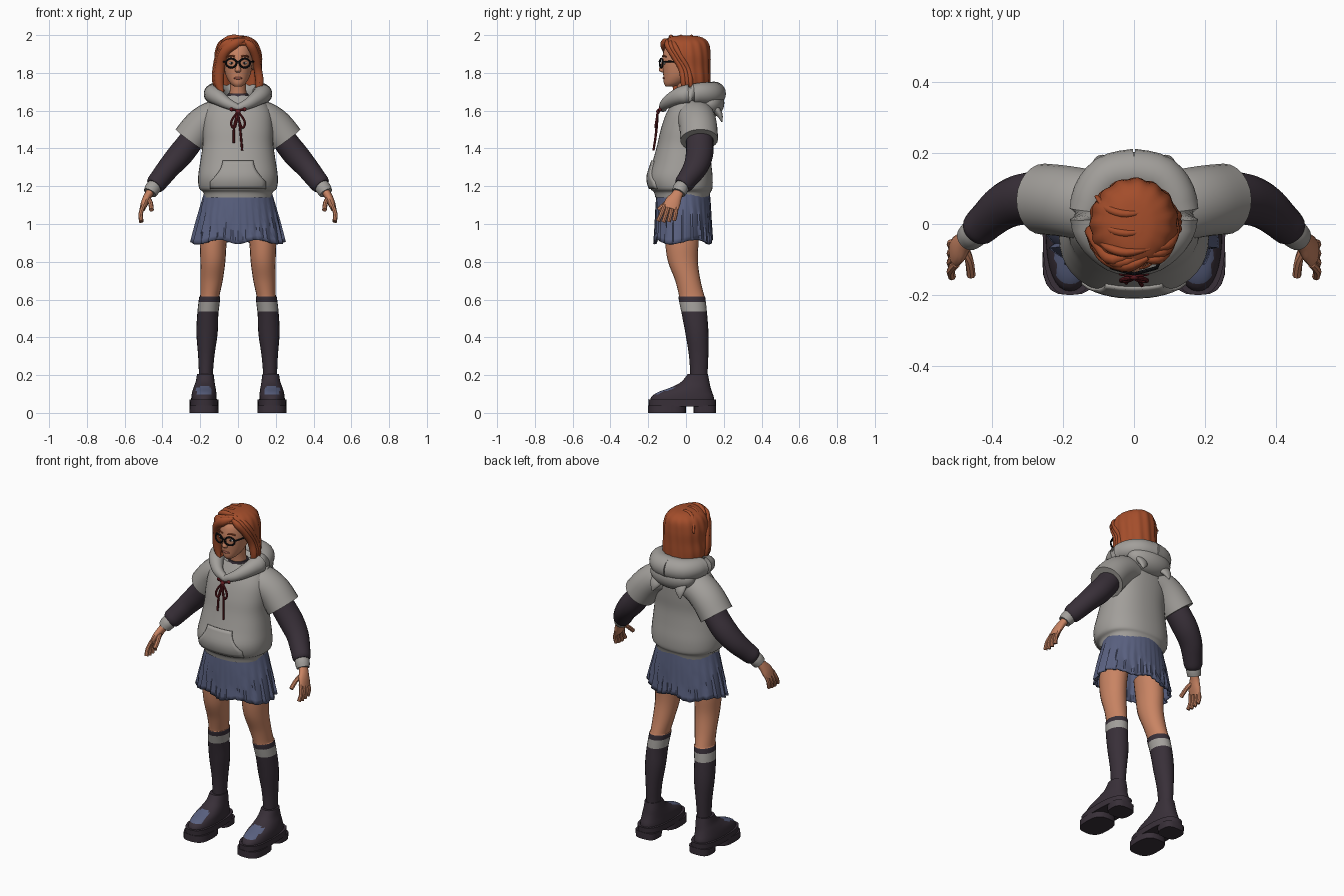
import bpy, bmesh, math
from mathutils import Vector
from mathutils.bvhtree import BVHTree

def material(name, *rgb):
    m = bpy.data.materials.new(name)
    m.diffuse_color = (*rgb, 1)
    return m

SKIN = material("skin", .58, .23, .125)
HAIR = material("auburn hair", .37, .075, .024)
GREY = material("grey cloth", .36, .345, .325)
DARK = material("dark cloth", .04, .029, .04)
BLUE = material("blue cloth", .10, .118, .215)
RED = material("red cord", .13, .012, .016)
BLACK = material("black frame", .008, .008, .01)
WHITE = material("eye white", .6, .58, .55)
LIP = material("lip", .36, .11, .075)

def finish(name, bm, mats, mirror=False, rule=None, solid=0):
    bmesh.ops.recalc_face_normals(bm, faces=bm.faces)
    if rule:
        for f in bm.faces:
            f.material_index = rule(f.calc_center_median())
    me = bpy.data.meshes.new(name)
    bm.to_mesh(me)
    bm.free()
    for m in mats:
        me.materials.append(m)
    ob = bpy.data.objects.new(name, me)
    bpy.context.collection.objects.link(ob)
    if solid:
        s = ob.modifiers.new("thickness", 'SOLIDIFY')
        s.thickness, s.offset = solid, -1
    if mirror:
        ob.modifiers.new("mirror", 'MIRROR').use_mirror_merge = False
    return ob

def spline(keys, steps):
    """Smooth interpolation through rows of numbers."""
    out = []
    for i in range(len(keys) - 1):
        p = [keys[max(i - 1, 0)], keys[i], keys[i + 1], keys[min(i + 2, len(keys) - 1)]]
        for k in range(steps):
            t = k / steps
            out.append([.5 * (2*b + (c - a)*t + (2*a - 5*b + 4*c - d)*t*t + (3*b - a - 3*c + d)*t**3)
                        for a, b, c, d in zip(*p)])
    return out + [list(keys[-1])]

def loft_mesh(keys, n=20, steps=4, follow=False, power=2, caps=True, bm=None):
    """Rows are x, y, z, half width, half depth; rings lie flat or follow the path."""
    bm = bm or bmesh.new()
    rows = spline(keys, steps)
    rings = []
    for i, (x, y, z, a, b) in enumerate(rows):
        u, v = Vector((0, 1, 0)), Vector((1, 0, 0))
        if follow:
            t = (Vector(rows[min(i + 1, len(rows) - 1)][:3]) - Vector(rows[max(i - 1, 0)][:3])).normalized()
            u = (u - t * u.dot(t)).normalized()
            v = u.cross(t)
        ring = []
        for k in range(n):
            c, s = math.cos(2*math.pi*k/n), math.sin(2*math.pi*k/n)
            c, s = [math.copysign(abs(q) ** (2 / power), q) for q in (c, s)]
            ring.append(bm.verts.new(Vector((x, y, z)) + v*a*c + u*b*s))
        rings.append(ring)
    for r, q in zip(rings, rings[1:]):
        for k in range(n):
            bm.faces.new((r[k], r[(k+1) % n], q[(k+1) % n], q[k]))
    if caps:
        bm.faces.new(rings[0])
        bm.faces.new(rings[-1])
    return bm

def loft(name, keys, mats, mirror=False, rule=None, **kw):
    return finish(name, loft_mesh(keys, **kw), mats, mirror, rule)

def cords(name, paths, mat, r, mirror=False, n=8):
    """Several round cords in one object."""
    bm = bmesh.new()
    for p in paths:
        loft_mesh([(*q, r, r) for q in p], n=n, follow=True, bm=bm)
    return finish(name, bm, [mat], mirror)

def ball(name, c, r, mat, mirror=False, seg=20):
    bm = bmesh.new()
    bmesh.ops.create_uvsphere(bm, u_segments=seg, v_segments=seg // 2 + 2, radius=1)
    for v in bm.verts:
        v.co = Vector(c) + Vector([p * q for p, q in zip(v.co, r)])
    return finish(name, bm, [mat], mirror)

# Legs with socks and a striped band
loft("leg", [(.12, -.02, 1.0, .075, .09), (.131, -.022, .9, .071, .088), (.133, -.016, .8, .066, .079),
             (.14, .01, .7, .059, .067), (.149, .03, .62, .051, .067), (.15, .031, .61, .056, .071),
             (.16, .045, .52, .056, .067), (.164, .058, .42, .056, .061), (.168, .067, .3, .043, .051),
             (.17, .068, .2, .037, .046), (.17, .068, .12, .038, .046)], [SKIN, DARK, GREY], True,
     lambda c: 0 if c.z > .613 else 2 if .53 < c.z < .58 else 1, steps=6)

# Chunky shoes: upper with a blue toe patch, sole and separate treads
loft("shoe_upper", [(.18, -.02, .06, .068, .17), (.18, -.018, .085, .067, .165), (.179, -.005, .11, .064, .143),
                    (.177, .025, .135, .058, .105), (.174, .05, .165, .05, .074), (.173, .062, .205, .044, .054)],
     [DARK, BLUE], True, lambda c: int(c.y < -.065 and c.z > .1 and abs(c.x - .18) < .04), n=32, power=2.3)
loft("shoe_sole", [(.18, -.02, .035, .076, .178), (.18, -.02, .07, .077, .18)], [DARK], True, steps=1, n=28, power=2.7)
loft("shoe_front_tread", [(.18, -.1, 0, .078, .1), (.18, -.1, .04, .077, .1)], [DARK], True, steps=1, power=2.8)
loft("shoe_heel", [(.18, .1, 0, .066, .06), (.18, .1, .04, .068, .06)], [DARK], True, steps=1, power=3)

# Pleated skirt
bm = loft_mesh([(0, -.015, 1.18, .175, .14), (0, -.015, 1.1, .2, .147), (0, -.015, 1.0, .23, .153),
                (0, -.015, .905, .256, .16)], n=112, steps=3, caps=False)
for v in bm.verts:
    th = math.atan2(v.co.y + .015, v.co.x)
    drop = (1.18 - v.co.z) / .28
    saw = (th * 28 / (2*math.pi) + .1) % 1
    v.co.x *= 1 - .09 * saw * drop
    v.co.y = -.015 + (v.co.y + .015) * (1 - .09 * saw * drop)
    v.co.z += .012 * drop * math.sin(5 * th)
finish("pleated_skirt", bm, [BLUE], solid=.008)

# Hoodie body with a gathered hem
torso = loft("hoodie_body", [(0, -.02, 1.14, .178, .142), (0, -.02, 1.168, .184, .15), (0, -.025, 1.19, .206, .165),
                     (0, -.03, 1.25, .211, .171), (0, -.022, 1.33, .2, .155), (0, -.012, 1.42, .187, .14),
                     (0, 0, 1.5, .187, .134), (0, .015, 1.58, .18, .122), (0, .03, 1.64, .15, .105),
                     (0, .03, 1.68, .1, .08)], [GREY], n=40, power=2.3)
tree = BVHTree.FromPolygons([v.co for v in torso.data.vertices], [p.vertices for p in torso.data.polygons])

# Front pocket laid on the body
bm = bmesh.new()
grid = []
for j in range(9):
    t = j / 8
    z = 1.185 + .15 * t
    w = .148 if t < .25 else .148 - .066 * math.sin((t - .25) / .75 * math.pi / 2)
    grid.append([])
    for i in range(13):
        x = w * (i / 6 - 1)
        hit = tree.ray_cast(Vector((x, -1, z)), Vector((0, 1, 0)))[0]
        grid[-1].append(bm.verts.new((x, hit.y - .009, z)))
for a, b in zip(grid, grid[1:]):
    for i in range(12):
        bm.faces.new((a[i], a[i+1], b[i+1], b[i]))
finish("front_pocket", bm, [GREY], solid=.012)

# Short sleeves, long undershirt sleeves and cuffs
loft("short_sleeve", [(.08, .045, 1.575, .085, .095), (.14, .055, 1.56, .088, .1), (.2, .065, 1.515, .092, .1),
                      (.255, .07, 1.445, .094, .1)], [GREY], True, follow=True, n=24)
loft("long_sleeve", [(.21, .07, 1.5, .064, .07), (.26, .073, 1.425, .066, .073), (.312, .07, 1.36, .067, .072),
                     (.365, .05, 1.3, .06, .065), (.41, .012, 1.243, .055, .055), (.435, -.012, 1.212, .052, .05),
                     (.445, -.022, 1.2, .042, .042)], [DARK], True, follow=True)
loft("cuff", [(.438, -.015, 1.208, .038, .038), (.452, -.028, 1.188, .041, .041), (.466, -.04, 1.165, .036, .037)],
     [GREY], True, follow=True)

# Hands
loft("palm", [(.455, -.03, 1.185, .022, .026), (.477, -.05, 1.15, .021, .031), (.493, -.07, 1.115, .02, .042),
              (.506, -.083, 1.08, .015, .042)], [SKIN], True, follow=True, n=16)
fingers = [[(.5, -.112 + .021*i, 1.1), (.515, -.13 + .025*i, 1.055),
            (.512, -.148 + .028*i, 1.008 + .006*abs(i - 1.3))] for i in range(4)]
cords("fingers", fingers, SKIN, .0115, True)
cords("thumb", [[(.48, -.06, 1.14), (.464, -.1, 1.115), (.458, -.145, 1.075)]], SKIN, .0125, True)

# Hood: thick roll around the neck, draped bag and two ears
loft("hood_roll", [(-.004, -.122, 1.612, .02, .02), (.06, -.105, 1.64, .03, .03), (.12, -.03, 1.68, .046, .046),
                   (.124, .06, 1.69, .056, .056), (.075, .13, 1.69, .062, .062), (-.005, .148, 1.69, .064, .064)],
     [GREY], True, follow=True)
ball("hood_bag", (0, .125, 1.64), (.142, .078, .078), GREY, seg=28)
loft("hood_ear", [(.075, .15, 1.615, .042, .022), (.085, .178, 1.58, .03, .016), (.093, .19, 1.54, .003, .003)],
     [GREY], True, follow=True, steps=3)

# Undershirt collar and neck
loft("undershirt_collar", [(0, -.01, 1.58, .09, .085), (0, 0, 1.64, .068, .065), (0, .005, 1.69, .054, .054)], [DARK])
loft("neck", [(0, .01, 1.64, .05, .05), (0, .0, 1.72, .043, .046), (0, -.01, 1.8, .046, .055)], [SKIN])

# Red drawstring bow
ball("bow_knot", (0, -.148, 1.595), (.014, .01, .013), RED, seg=12)
ball("eyelet", (.034, -.137, 1.607), (.011, .009, .011), RED, True, seg=12)
cords("bow_loops", [[(0, -.15, 1.595), (.03, -.155, 1.555), (.036, -.16, 1.525), (.02, -.16, 1.51),
                     (.006, -.155, 1.55), (0, -.15, 1.595)], [(0, -.145, 1.6), (.034, -.14, 1.607)]], RED, .006, True)
cords("bow_strings", [[(0, -.15, 1.59), (-.02, -.155, 1.52), (-.022, -.165, 1.43)],
                      [(0, -.15, 1.59), (.012, -.156, 1.5), (.022, -.172, 1.39)]], RED, .006)

# Head and face
loft("head", [(0, -.088, 1.727, .018, .018), (0, -.065, 1.745, .041, .052), (0, -.04, 1.785, .064, .08),
              (0, -.03, 1.84, .076, .095), (0, -.025, 1.88, .079, .1), (0, -.02, 1.93, .074, .093),
              (0, -.012, 1.965, .05, .065), (0, -.01, 1.98, .01, .01)], [SKIN], n=28)
loft("nose", [(0, -.118, 1.862, .008, .01), (0, -.124, 1.835, .01, .014), (0, -.126, 1.813, .017, .018),
              (0, -.117, 1.802, .011, .01)], [SKIN], n=12)
ball("ear", (.08, -.012, 1.842), (.01, .02, .03), SKIN, True, seg=12)
ball("lips", (0, -.115, 1.772), (.023, .009, .007), LIP, seg=12)
ball("eye", (.034, -.114, 1.852), (.014, .006, .007), WHITE, True, seg=12)
ball("iris", (.034, -.119, 1.852), (.006, .003, .006), BLACK, True, seg=10)
cords("eyebrow", [[(.016, -.124, 1.886), (.036, -.12, 1.892), (.056, -.105, 1.885)]], HAIR, .004, True)

# Round glasses
rim = [(.036 + .028*math.cos(a), -.131 + .008*math.cos(a), 1.852 + .024*math.sin(a))
       for a in [i * math.pi / 8 for i in range(17)]]
loft_rims = bmesh.new()
for a, b in zip(rim, rim[1:]):
    loft_mesh([(*a, .005, .005), (*b, .005, .005)], n=8, steps=1, follow=True, bm=loft_rims)
finish("glasses_rim", loft_rims, [BLACK], True)
cords("glasses_arm", [[(.064, -.123, 1.858), (.08, -.08, 1.86), (.086, -.005, 1.856)],
                      [(.009, -.138, 1.857), (0, -.141, 1.86)]], BLACK, .0045, True)

# Hair shell, rippled into strands, with an off-centre opening for the face
bm = loft_mesh([(0, -.005, 1.998, .02, .025), (0, -.002, 1.99, .062, .082), (0, 0, 1.96, .103, .118),
                (0, .0, 1.9, .122, .128), (0, .004, 1.83, .121, .124), (0, .008, 1.77, .125, .12),
                (0, .014, 1.72, .118, .112), (0, .014, 1.695, .105, .1)], n=72, steps=5)
for v in bm.verts:
    th = math.atan2(v.co.y, v.co.x)
    k = 1 + .022 * math.sin(15 * th + 9 * v.co.z) * min(1, (2 - v.co.z) / .05)
    v.co.x *= k
    v.co.y *= k
bmesh.ops.recalc_face_normals(bm, faces=bm.faces)
gone = []
for f in bm.faces:
    c = f.calc_center_median()
    limit = -.025 if c.x > 0 else -.05
    limit -= max(0, c.z - 1.87) * .6
    if c.z < 1.7 and len(f.verts) > 4 or (c.z < 1.945 and c.y < limit):
        gone.append(f)
bmesh.ops.delete(bm, geom=gone, context='FACES')
finish("hair_shell", bm, [HAIR], solid=.018)

# Swept locks falling from the parting
def lock(name, pts, w):
    top = len(pts) - 1
    loft(name, [(*p, w * (1 if 0 < i < top else .3), w * (.75 if 0 < i < top else .25)) for i, p in enumerate(pts)],
         [HAIR], follow=True, n=12)

for i in range(3):
    d = i * .018
    lock("left_lock", [(.04, -.095 + d, 1.975), (-.015 - d, -.117 + d*.5, 1.955), (-.07 - d*.5, -.1 + d, 1.91),
                       (-.093 - d*.4, -.07 + d, 1.84), (-.1 - d*.3, -.055 + d, 1.75), (-.082, -.06 + d, 1.685)], .025)
    lock("right_lock", [(.025, -.1 + d, 1.975), (.065 + d*.5, -.098 + d, 1.945), (.092 + d*.4, -.065 + d, 1.89),
                        (.105, -.025 + d, 1.82), (.114, -.012 + d, 1.745), (.098, -.012 + d, 1.69)], .021)
    lock("crown_wave", [(.045, -.07 + d*3, 1.982), (-.02, -.08 + d*3, 1.986), (-.07, -.065 + d*3, 1.965),
                        (-.106, -.03 + d*3, 1.9)], .017)

# Smooth shading with crisp edges
for ob in bpy.data.objects:
    ob.select_set(True)
bpy.context.view_layer.objects.active = torso
bpy.ops.object.shade_smooth_by_angle(angle=math.radians(40))
